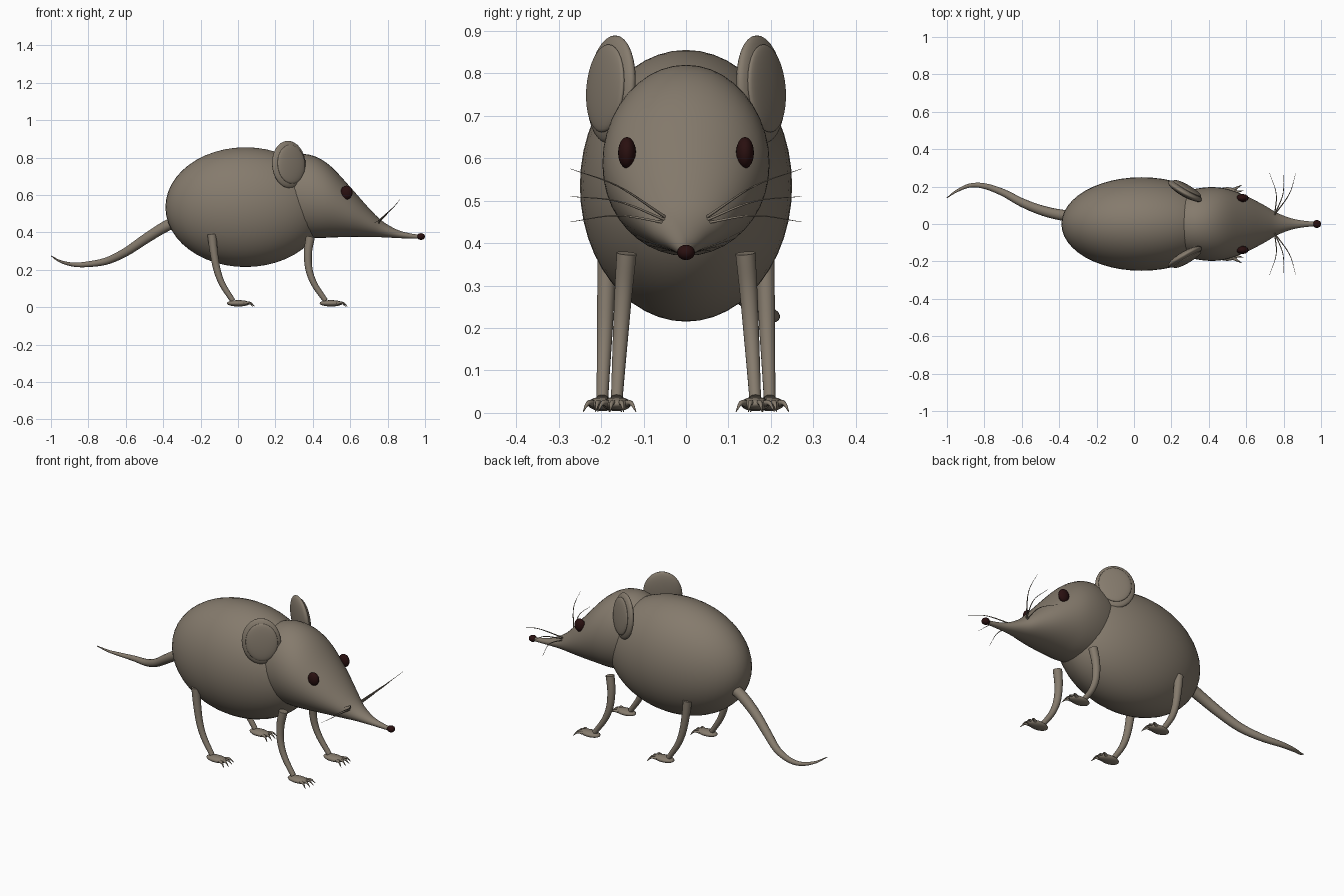
import bpy, bmesh
from math import sin, cos, pi, radians
from mathutils import Vector, Matrix

cube = bpy.data.objects.get("Cube")
if cube:
    bpy.data.objects.remove(cube, do_unlink=True)


def material(name, color):
    m = bpy.data.materials.new(name)
    m.use_nodes = True
    m.diffuse_color = color
    m.node_tree.nodes["Principled BSDF"].inputs["Base Color"].default_value = color
    return m


FUR = material("grey_brown_fur", (0.235, 0.197, 0.152, 1))
DARK = material("dark_red_brown", (0.022, 0.005, 0.005, 1))


def finish(bm, name, mat):
    bmesh.ops.recalc_face_normals(bm, faces=bm.faces)
    for f in bm.faces:
        f.smooth = len(f.verts) < 5
    mesh = bpy.data.meshes.new(name)
    bm.to_mesh(mesh)
    bm.free()
    mesh.materials.append(mat)
    ob = bpy.data.objects.new(name, mesh)
    bpy.context.collection.objects.link(ob)
    return ob


def ellipsoid(name, loc, radii, mat, rot=None, seg=32):
    bm = bmesh.new()
    bmesh.ops.create_uvsphere(bm, u_segments=seg, v_segments=seg // 2, radius=1)
    m = Matrix.Translation(loc) @ (rot or Matrix()) @ Matrix.Diagonal((*radii, 1))
    bmesh.ops.transform(bm, matrix=m, verts=bm.verts)
    return finish(bm, name, mat)


def spline(points, steps):
    """Smooth curve through points of any dimension."""
    pts = [Vector(p) for p in points]
    pts = [pts[0] * 2 - pts[1]] + pts + [pts[-1] * 2 - pts[-2]]
    out = []
    for a, b, c, d in zip(pts, pts[1:], pts[2:], pts[3:]):
        for i in range(steps):
            t = i / steps
            out.append(b + (c - a) * (t / 2) + (a * 2 - b * 5 + c * 4 - d) * (t * t / 2)
                       + (b * 3 - a - c * 3 + d) * (t ** 3 / 2))
    return out + [pts[-2]]


def loft(name, rings, mat):
    bm = bmesh.new()
    rows = [[bm.verts.new(p) for p in ring] for ring in rings]
    n = len(rows[0])
    for r, s in zip(rows, rows[1:]):
        for i in range(n):
            j = (i + 1) % n
            bm.faces.new((r[i], r[j], s[j], s[i]))
    bm.faces.new(rows[0])
    bm.faces.new(rows[-1])
    return finish(bm, name, mat)


def tube(name, points, r0, r1, mat, sides=14, steps=6, power=1):
    """Tapered round tube along a smooth path."""
    path = spline(points, steps)
    rings = []
    for i, p in enumerate(path):
        tangent = (path[min(i + 1, len(path) - 1)] - path[max(i - 1, 0)]).normalized()
        ref = Vector((0, 1, 0)) if abs(tangent.y) < 0.8 else Vector((0, 0, 1))
        u = tangent.cross(ref).normalized()
        v = tangent.cross(u)
        r = r0 + (r1 - r0) * (i / (len(path) - 1)) ** power
        rings.append([p + (u * cos(2 * pi * k / sides) + v * sin(2 * pi * k / sides)) * r
                      for k in range(sides)])
    return loft(name, rings, mat)


# Body
ellipsoid("body", (0.04, 0, 0.535), (0.428, 0.25, 0.32), FUR, seg=48)

# Head and long snout: x, top, bottom, half width
sections = [(0.2, 0.77, 0.46, 0.14), (0.27, 0.806, 0.405, 0.172), (0.34, 0.82, 0.378, 0.19),
            (0.42, 0.803, 0.37, 0.197), (0.5, 0.75, 0.373, 0.187), (0.6, 0.643, 0.376, 0.15),
            (0.7, 0.53, 0.376, 0.098), (0.77, 0.462, 0.374, 0.057), (0.85, 0.415, 0.37, 0.028),
            (0.92, 0.395, 0.367, 0.016), (0.98, 0.386, 0.366, 0.011)]
head_rings = []
for x, top, bottom, w in spline([s for s in sections], 4):
    mid, h = (top + bottom) / 2, (top - bottom) / 2
    head_rings.append([(x, w * cos(2 * pi * k / 40), mid + h * sin(2 * pi * k / 40))
                       for k in range(40)])
loft("head", head_rings, FUR)
ellipsoid("nose", (0.978, 0, 0.378), (0.022, 0.021, 0.018), DARK, seg=20)

# Tail
tube("tail", [(-0.3, 0.04, 0.475), (-0.4, 0.05, 0.425), (-0.5, 0.075, 0.362),
              (-0.6, 0.115, 0.295), (-0.7, 0.168, 0.248), (-0.8, 0.203, 0.23),
              (-0.88, 0.205, 0.228), (-0.95, 0.175, 0.245), (-1, 0.14, 0.275)],
     0.031, 0.002, FUR, power=1.3)

leg_paths = {
    "front": [(0.387, 0.14, 0.376), (0.374, 0.147, 0.29), (0.38, 0.153, 0.2),
              (0.41, 0.158, 0.12), (0.468, 0.163, 0.035)],
    "hind": [(-0.14, 0.185, 0.39), (-0.13, 0.188, 0.3), (-0.112, 0.191, 0.2),
             (-0.082, 0.194, 0.12), (-0.028, 0.197, 0.035)],
}

for side, s in (("left", 1), ("right", -1)):
    # Ears: a tilted disc with a smaller raised disc on its outer face
    turn = Matrix.Rotation(radians(-30 * s), 4, 'Z') @ Matrix.Rotation(radians(5 * s), 4, 'X')
    centre = Vector((0.272, 0.176 * s, 0.763))
    ellipsoid(f"ear_{side}", centre, (0.103, 0.028, 0.127), FUR, turn)
    offset = turn @ Vector((0.004, 0.019 * s, 0.0))
    ellipsoid(f"inner_ear_{side}", centre + offset, (0.085, 0.016, 0.104), FUR, turn)

    # Eyes
    ellipsoid(f"eye_{side}", (0.58, 0.139 * s, 0.613), (0.032, 0.021, 0.037), DARK, seg=24)

    # Whiskers: swept outwards, the upper ones forwards
    for i, (tx, tz) in enumerate(((0.865, 0.575), (0.797, 0.51), (0.725, 0.45))):
        start = Vector((0.752, 0.05 * s, 0.462 - 0.007 * i))
        tip = Vector((tx, 0.272 * s, tz))
        middle = (start + tip) / 2 + Vector((0.022, 0, 0.016))
        tube(f"whisker_{i + 1}_{side}", [start, middle, tip], 0.0035, 0.0006, FUR, 6)

    # Legs, feet and claws
    for place, path in leg_paths.items():
        points = [(x, y * s, z) for x, y, z in path]
        tube(f"{place}_leg_{side}", points, 0.024, 0.014, FUR)
        foot = Vector((points[-1][0] + 0.03, points[-1][1], 0.021))
        ellipsoid(f"{place}_foot_{side}", foot, (0.062, 0.034, 0.017), FUR, seg=20)
        for k, angle in enumerate((-0.5, -0.17, 0.17, 0.5)):
            out = Vector((cos(angle), sin(angle), 0))
            base = foot + Vector((0.035 * cos(angle), 0.04 * sin(angle), 0))
            tube(f"{place}_claw_{k + 1}_{side}",
                 [base, base + out * 0.03 + Vector((0, 0, 0.002)),
                  base + out * 0.054 - Vector((0, 0, 0.018))], 0.01, 0.001, FUR, 8, 4)
